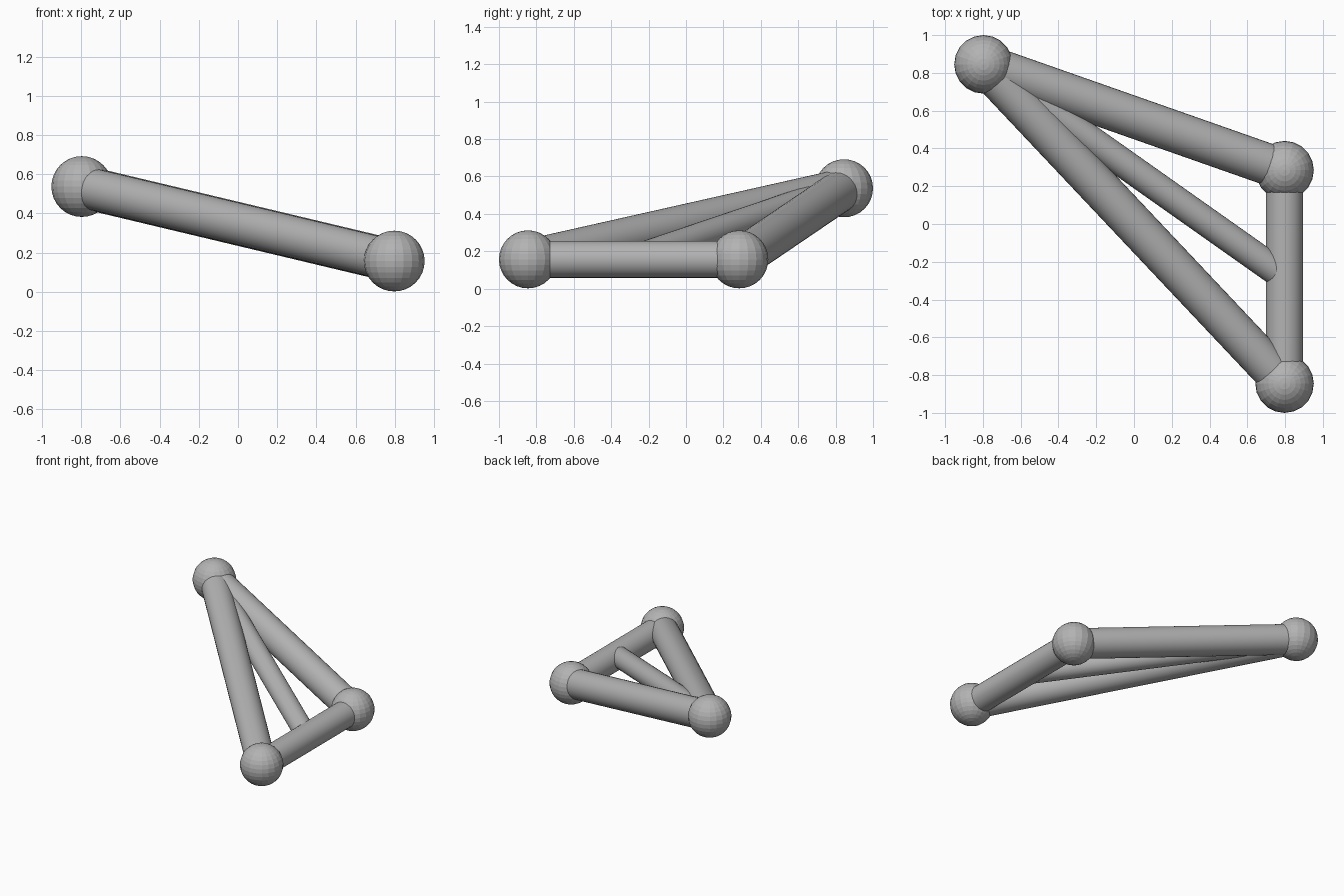
import bpy
from mathutils import Vector

cube = bpy.data.objects.get("Cube")
if cube:
    bpy.data.objects.remove(cube, do_unlink=True)

grey = bpy.data.materials.new("plain_grey")
grey.use_nodes = True
colour = (0.45, 0.45, 0.45, 1)
grey.diffuse_color = colour
grey.node_tree.nodes["Principled BSDF"].inputs["Base Color"].default_value = colour


def finish(name):
    obj = bpy.context.object
    obj.name = name
    obj.data.materials.append(grey)
    return obj


def ball(name, centre):
    bpy.ops.mesh.primitive_uv_sphere_add(segments=20, ring_count=16, radius=0.155, location=centre)
    finish(name)


def rod(name, start, end, radius):
    axis = end - start
    bpy.ops.mesh.primitive_cylinder_add(vertices=32, radius=radius, depth=axis.length,
                                        location=(start + end) / 2)
    obj = finish(name)
    obj.rotation_euler = axis.to_track_quat("Z", "Y").to_euler()
    bpy.ops.object.shade_smooth_by_angle()


# Joint centres
apex = Vector((-0.797, 0.845, 0.537))
back = Vector((0.797, 0.285, 0.157))
front = Vector((0.797, -0.845, 0.157))

# Ball joints
ball("apex_ball", apex)
ball("back_ball", back)
ball("front_ball", front)

# Triangle of rods with a thinner brace to the middle of the crossbar
rod("long_rod", apex, front, 0.106)
rod("short_rod", apex, back, 0.11)
rod("crossbar", back, front, 0.099)
rod("thin_brace", apex, (back + front) / 2, 0.077)
